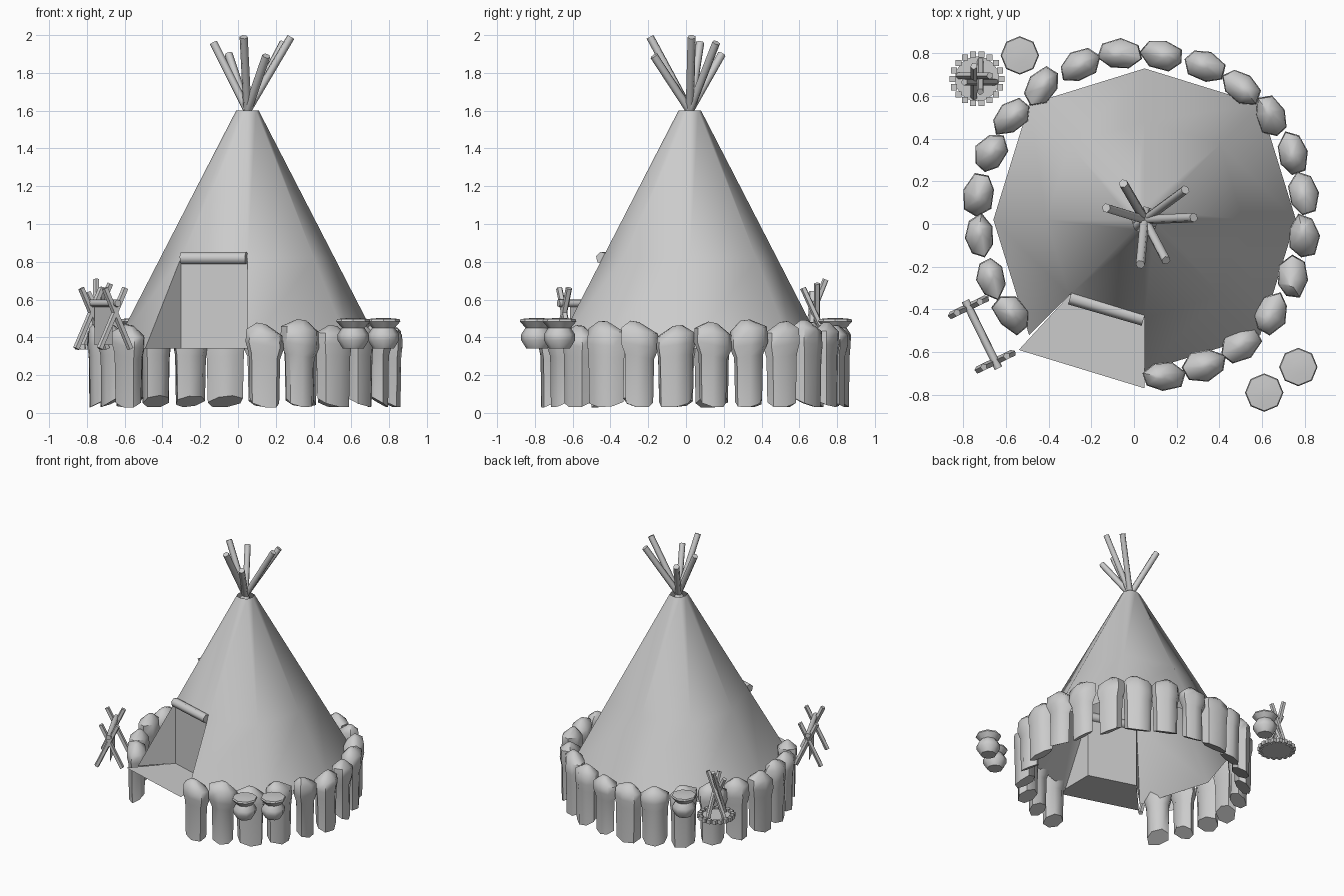
import bpy, bmesh, math, random
from mathutils import Vector

if "Cube" in bpy.data.objects:
    bpy.data.objects.remove(bpy.data.objects["Cube"])
random.seed(4)
CX, CY = 0.05, 0.02


def make(name, verts, faces, smooth=None):
    me = bpy.data.meshes.new(name)
    me.from_pydata([tuple(v) for v in verts], [], faces)
    ob = bpy.data.objects.new(name, me)
    bpy.context.collection.objects.link(ob)
    if smooth:
        bpy.ops.object.select_all(action='DESELECT')
        ob.select_set(True)
        bpy.context.view_layer.objects.active = ob
        bpy.ops.object.shade_smooth_by_angle(angle=math.radians(smooth))
    return ob


def loft(name, rings, cap_bottom=True, cap_top=True, smooth=None):
    n = len(rings[0])
    verts = [v for r in rings for v in r]
    faces = [(i*n+j, i*n+(j+1) % n, (i+1)*n+(j+1) % n, (i+1)*n+j)
             for i in range(len(rings)-1) for j in range(n)]
    if cap_bottom:
        faces.append(tuple(reversed(range(n))))
    if cap_top:
        faces.append(tuple(range(len(verts)-n, len(verts))))
    return make(name, verts, faces, smooth)


def rod(name, a, b, r, n=6):
    a, b = Vector(a), Vector(b)
    d = (b-a).normalized()
    u = d.orthogonal().normalized()
    w = d.cross(u)
    ring = lambda c: [c + r*(u*math.cos(2*math.pi*i/n) + w*math.sin(2*math.pi*i/n)) for i in range(n)]
    return loft(name, [ring(a), ring(b)], smooth=65)


def tent_pt(k, z):
    r = 0.06 + 0.515*(1.6-z)
    r *= 1.08 if k % 2 else 1.0
    a = k*math.pi/4
    return Vector((CX + r*math.cos(a), CY + r*math.sin(a), z))


# Tent cover: eight-sided cone with one lower panel missing for the doorway
levels = [0.34, 0.82, 1.6]
verts = [tent_pt(k, z) for z in levels for k in range(8)]
faces = [(i*8+k, i*8+(k+1) % 8, (i+1)*8+(k+1) % 8, (i+1)*8+k)
         for i in range(2) for k in range(8) if not (i == 0 and k == 5)]
make("tent_cover", verts, faces, 60)

# Doorway recess: back wall, two cheeks and a sill
a, b = tent_pt(5, 0.82), tent_pt(6, 0.82)
a0, b0 = Vector((a.x, a.y, 0.34)), Vector((b.x, b.y, 0.34))
make("doorway", [a, b, b0, a0, (-0.54, -0.59, 0.34), (0.05, -0.77, 0.34),
                 tent_pt(5, 0.34), tent_pt(6, 0.34)],
     [(3, 2, 1, 0), (0, 6, 3), (1, 2, 7), (3, 4, 5, 2)])

# Rolled door cloth
rod("door_roll", (-0.3, -0.345, 0.82), (0.045, -0.445, 0.82), 0.034, 6)

# Poles crossing at the peak; two of them pierce the cover lower down
for i, (x, y, z, low) in enumerate([(-0.13, 0.075, 1.96, 1.42), (-0.05, 0.19, 1.9, 1.5),
                                    (0.24, 0.16, 1.96, 1.47), (0.28, 0.03, 1.99, 1.5),
                                    (0.15, -0.17, 1.89, 1.5), (0.03, -0.19, 1.99, 1.43)]):
    top, mid = Vector((x, y, z)), Vector((0.05, 0.02, 1.6))
    d = (mid-top)/(z-1.6)
    rod(f"pole_{i}", top, mid + d*(1.6-low), 0.022, 6)

# Ring of upright stones, with a gap of three at the doorway
for i in range(24):
    ang = math.radians(82.5 + 15*i)
    if 228 < math.degrees(ang) % 360 < 276:
        continue
    c = Vector((0.035 + 0.765*math.cos(ang), 0.04 + 0.76*math.sin(ang), 0))
    turn = ang + random.uniform(-0.25, 0.25)
    rad = Vector((math.cos(turn), math.sin(turn), 0))
    tan = Vector((-rad.y, rad.x, 0))
    hi, tilt = random.uniform(0.41, 0.45), random.uniform(-0.2, 0.2)
    stem = random.uniform(0.68, 0.9)
    jit = [random.uniform(0.9, 1.12) for _ in range(7)]
    rings = []
    for z, s in ((0.06, stem), (0.3, stem+0.05), (0.36, 1.0), (hi, 0.95)):
        ring = []
        for j in range(7):
            t = 2*math.pi*j/7
            u, v = 0.072*s*jit[j]*math.cos(t), 0.102*s*jit[j]*math.sin(t)
            drop = -0.03*math.cos(t) if z < 0.1 else 0
            ring.append(c + rad*u + tan*v + Vector((0, 0, z + tilt*v + drop)))
        rings.append(ring)
    peak = c + tan*random.uniform(-0.03, 0.03) + Vector((0, 0, hi + 0.05))
    rings.append([peak + (p-peak)*0.25 + Vector((0, 0, 0.01)) for p in rings[-1]])
    loft(f"stone_{i}", rings, smooth=50)

# Clay pots with domed lids
for i, (x, y) in enumerate([(0.61, -0.79), (0.77, -0.67), (-0.535, 0.79)]):
    prof = [(0.055, 0.34), (0.083, 0.385), (0.083, 0.415), (0.06, 0.45), (0.09, 0.485), (0.085, 0.497), (0.03, 0.502)]
    loft(f"pot_{i}", [[(x + r*math.cos(k*math.pi/4), y + r*math.sin(k*math.pi/4), z)
                       for k in range(8)] for r, z in prof], smooth=40)

# Campfire: ash bed, stone ring and leaning sticks
fx, fy = -0.735, 0.68
rod("fire_bed", (fx, fy, 0.335), (fx, fy, 0.35), 0.105, 16)
for i in range(18):
    t = 2*math.pi*i/18
    p = Vector((fx + 0.115*math.cos(t), fy + 0.115*math.sin(t), 0.335))
    rod(f"fire_stone_{i}", p, p + Vector((0, 0, 0.03)), 0.02, 4)
for i in range(4):
    t = math.pi/2*i
    dx, dy = math.cos(t), math.sin(t)
    rod(f"fire_stick_{i}", (fx + 0.085*dx + 0.015*dy, fy + 0.085*dy - 0.015*dx, 0.345),
        (fx - 0.06*dx + 0.015*dy, fy - 0.06*dy - 0.015*dx, 0.64 + 0.022*i), 0.017, 5)

# Drying rack: two crossed frames joined by a bar with a hide hung over it
e1, e2 = Vector((-0.775, -0.39, 0)), Vector((-0.65, -0.645, 0))
side = Vector((0.9, 0.43, 0))
for i, e in enumerate((e1, e2)):
    for s in (-1, 1):
        rod(f"rack_leg_{i}_{s}", e + side*0.09*s + Vector((0, 0, 0.34)),
            e - side*0.06*s + Vector((0, 0, 0.66)), 0.018, 5)
d = (e2-e1)*0.12
rod("rack_bar", e1 - d + Vector((0, 0, 0.58)), e2 + d + Vector((0, 0, 0.58)), 0.02, 6)
h1, h2 = e1 + d, e2 - d
make("hide", [h1 + Vector((0, 0, 0.36)), h2 + Vector((0, 0, 0.36)),
              h2 + Vector((0, 0, 0.59)), h1 + Vector((0, 0, 0.59))], [(0, 1, 2, 3)])
